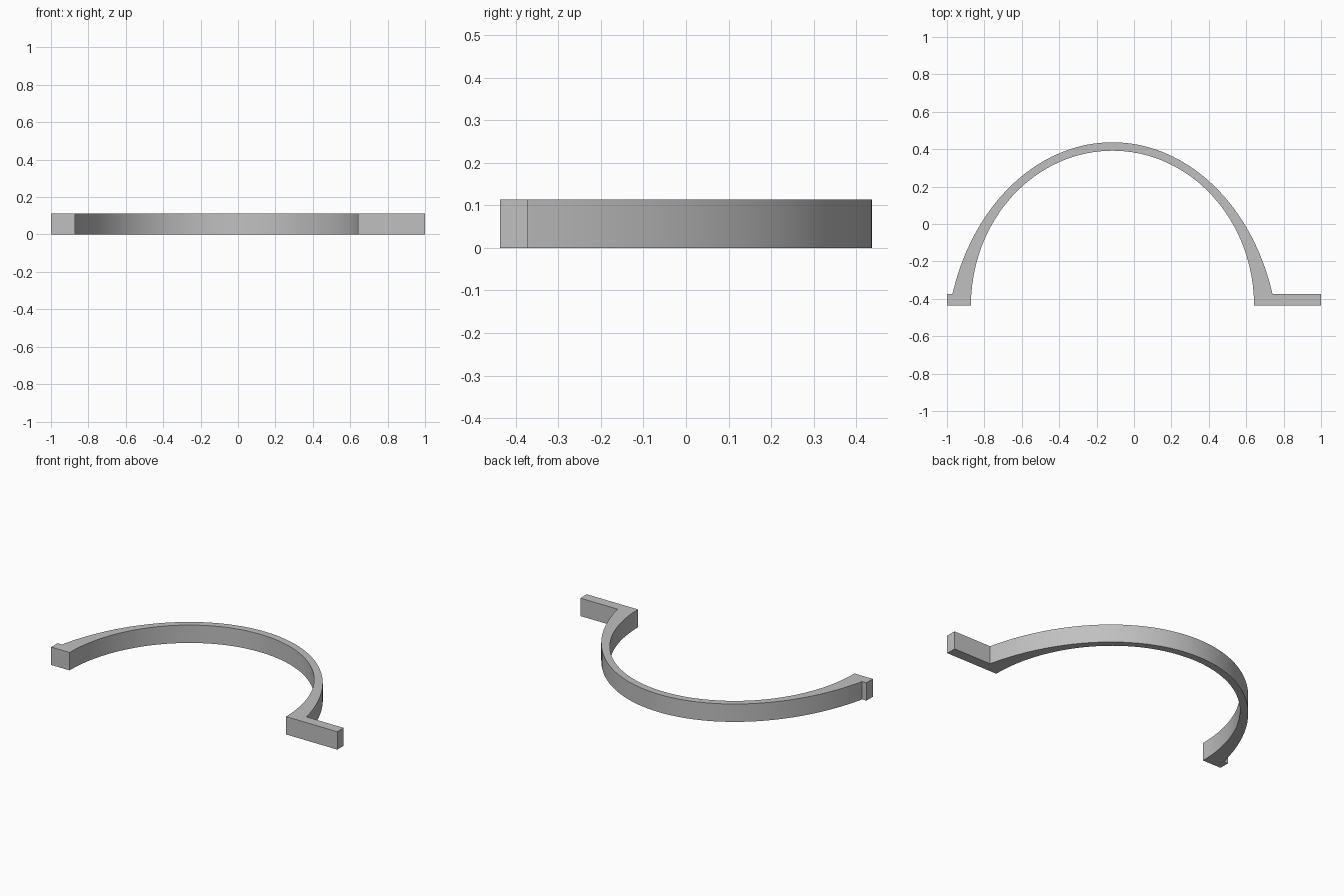
import bpy, bmesh, math

if "Cube" in bpy.data.objects:
    bpy.data.objects.remove(bpy.data.objects["Cube"])

HEIGHT = 0.113
CENTRE = -0.115          # x of the arch's axis
BACK, FRONT, STEP = 0.437, -0.437, -0.373
SEGMENTS = 48

grey = bpy.data.materials.new("plain grey")
grey.use_nodes = True
colour = (0.53, 0.53, 0.53, 1)
grey.diffuse_color = colour
grey.node_tree.nodes["Principled BSDF"].inputs["Base Color"].default_value = colour


def arc(a, b, crown, foot):
    """Elliptical arch from the right foot over the crown to the left foot."""
    centre_y = crown - b
    start = math.asin((foot - centre_y) / b)
    sweep = math.pi - 2 * start
    angles = [start + sweep * i / SEGMENTS for i in range(SEGMENTS + 1)]
    return [(CENTRE + a * math.cos(t), centre_y + b * math.sin(t)) for t in angles]


# Outline: right tab, outer arch, left tab, inner arch
outer = arc(0.891, 1.124, BACK, STEP)
inner = arc(0.757, 0.829, 0.392, FRONT)
outline = [(1, FRONT), (1, STEP)] + outer + [(-1, STEP), (-1, FRONT)] + inner[::-1]

# Extrude the outline into the bracket
bm = bmesh.new()
base = bm.faces.new([bm.verts.new((x, y, 0)) for x, y in outline])
top = bmesh.ops.extrude_face_region(bm, geom=[base], use_keep_orig=True)
moved = [v for v in top["geom"] if isinstance(v, bmesh.types.BMVert)]
bmesh.ops.translate(bm, verts=moved, vec=(0, 0, HEIGHT))
bmesh.ops.recalc_face_normals(bm, faces=bm.faces[:])

mesh = bpy.data.meshes.new("arched_bracket")
bm.to_mesh(mesh)
bm.free()
mesh.materials.append(grey)
bracket = bpy.data.objects.new("arched_bracket", mesh)
bpy.context.collection.objects.link(bracket)

# Smooth arch walls, crisp corners
bpy.ops.object.select_all(action="DESELECT")
bracket.select_set(True)
bpy.context.view_layer.objects.active = bracket
bpy.ops.object.shade_smooth_by_angle(angle=math.radians(30))
